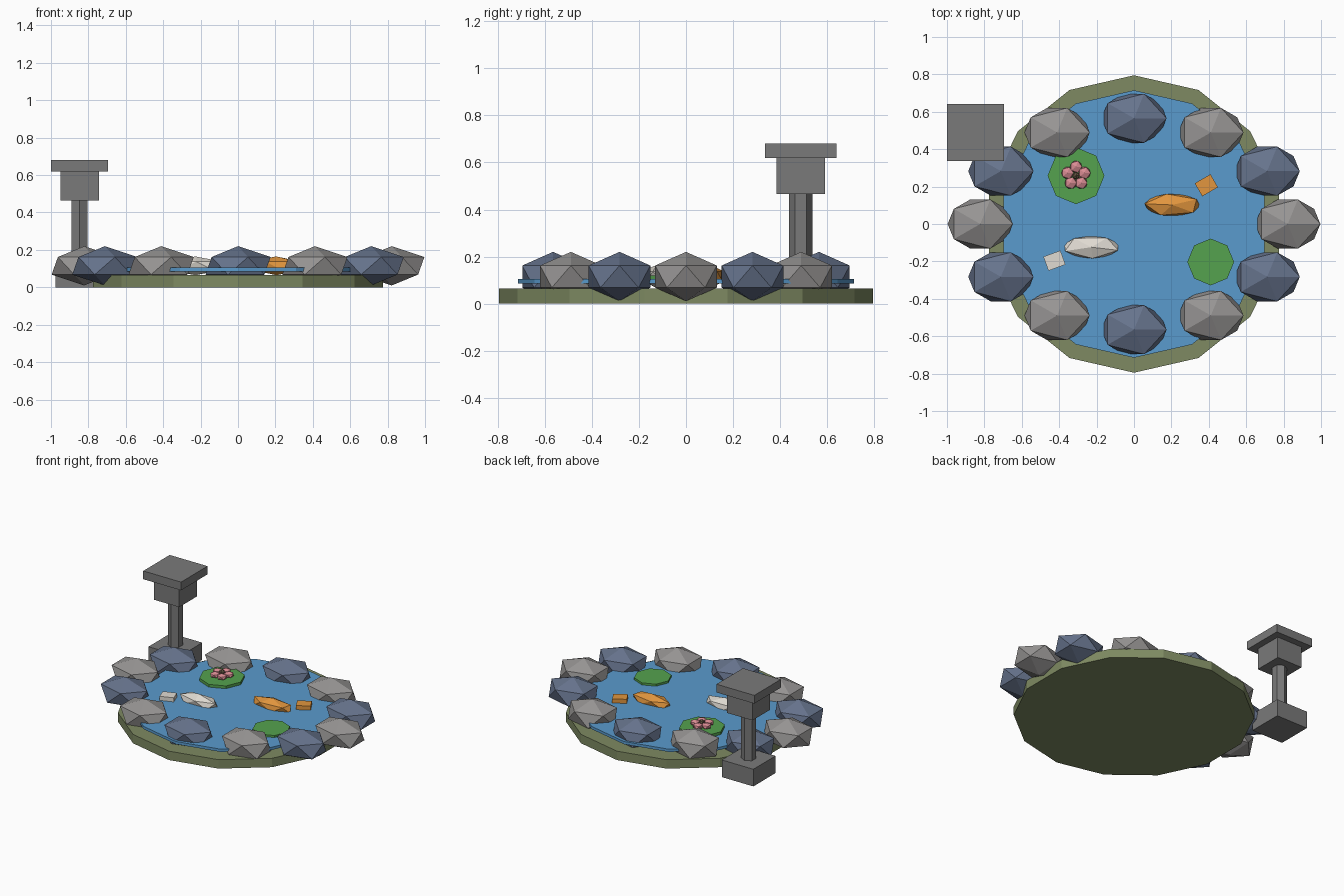
import bpy
from math import cos, sin, pi, radians
from mathutils import Matrix

cube = bpy.data.objects.get("Cube")
if cube:
    bpy.data.objects.remove(cube, do_unlink=True)


def material(name, r, g, b):
    """Flat material from 0-255 display values."""
    lin = [((c / 255 + 0.055) / 1.055) ** 2.4 for c in (r, g, b)] + [1.0]
    m = bpy.data.materials.new(name)
    m.use_nodes = True
    m.diffuse_color = lin
    bsdf = next(n for n in m.node_tree.nodes if n.type == "BSDF_PRINCIPLED")
    bsdf.inputs["Base Color"].default_value = lin
    return m


MOSS = material("moss green", 126, 138, 98)
WATER = material("water blue", 90, 155, 205)
GREY = material("stone grey", 150, 148, 147)
SLATE = material("slate blue", 102, 115, 140)
LANTERN = material("lantern grey", 122, 122, 122)
LEAF = material("leaf green", 85, 162, 78)
ORANGE = material("fish orange", 226, 150, 62)
WHITE = material("fish white", 224, 219, 210)
PINK = material("petal pink", 218, 140, 148)
CORE = material("flower centre", 105, 90, 70)


def finish(name, mat):
    ob = bpy.context.object
    ob.name = name
    ob.data.materials.append(mat)
    return ob


def prism(name, mat, sides, radius, x, y, z0, z1):
    bpy.ops.mesh.primitive_cylinder_add(
        vertices=sides, radius=radius, depth=z1 - z0, location=(x, y, (z0 + z1) / 2))
    return finish(name, mat)


def box(name, mat, size, loc, turn=0):
    bpy.ops.mesh.primitive_cube_add(size=1, location=loc, rotation=(0, 0, turn))
    ob = finish(name, mat)
    ob.scale = size
    return ob


def rock(name, mat, size, loc, turn=0, detail=1):
    """Faceted ball, turned first and then stretched along the world axes."""
    bpy.ops.mesh.primitive_ico_sphere_add(subdivisions=detail, radius=1, location=loc)
    ob = finish(name, mat)
    ob.data.transform(Matrix.Diagonal((*size, 1)) @ Matrix.Rotation(turn, 4, "Z"))
    return ob


# Pond bed and water sheet
prism("pond_bed", MOSS, 14, 0.795, 0, 0, 0, 0.065)
prism("water", WATER, 14, 0.715, 0, 0, 0.085, 0.105)

# Ring of alternating rim stones
for i in range(12):
    a = i * pi / 6
    rock(f"rim_stone_{i + 1}", SLATE if i % 2 else GREY, (0.195, 0.154, 0.105),
         (0.822 * cos(a), 0.565 * sin(a), 0.115))

# Stone lantern
LX, LY = -0.847, 0.488
for name, width, z0, z1 in (("lantern_foot", 0.255, 0, 0.125),
                            ("lantern_chamber", 0.205, 0.465, 0.62),
                            ("lantern_cap", 0.305, 0.62, 0.68)):
    box(name, LANTERN, (width, width, z1 - z0), (LX, LY, (z0 + z1) / 2))
prism("lantern_post", LANTERN, 6, 0.05, LX, LY, 0.125, 0.465)

# Lily pads
FX, FY = -0.31, 0.258
prism("lily_pad_large", LEAF, 8, 0.152, FX, FY, 0.103, 0.125)
prism("lily_pad_small", LEAF, 8, 0.125, 0.41, -0.203, 0.103, 0.12)

# Lily flower
for i in range(5):
    a = pi / 2 + i * 2 * pi / 5
    rock(f"petal_{i + 1}", PINK, (0.036, 0.036, 0.022),
         (FX + 0.048 * cos(a), FY + 0.048 * sin(a), 0.145))
rock("flower_centre", CORE, (0.021, 0.021, 0.021), (FX, FY, 0.155))

# Two fish, each a faceted body with a block tail
for name, mat, x, y, turn in (("orange_fish", ORANGE, 0.205, 0.102, radians(30)),
                              ("white_fish", WHITE, -0.228, -0.124, radians(200))):
    rock(name + "_body", mat, (0.167, 0.067, 0.05), (x, y, 0.115), turn)
    box(name + "_tail", mat, (0.097, 0.08, 0.04),
        (x + 0.21 * cos(turn), y + 0.21 * sin(turn), 0.115), turn)
